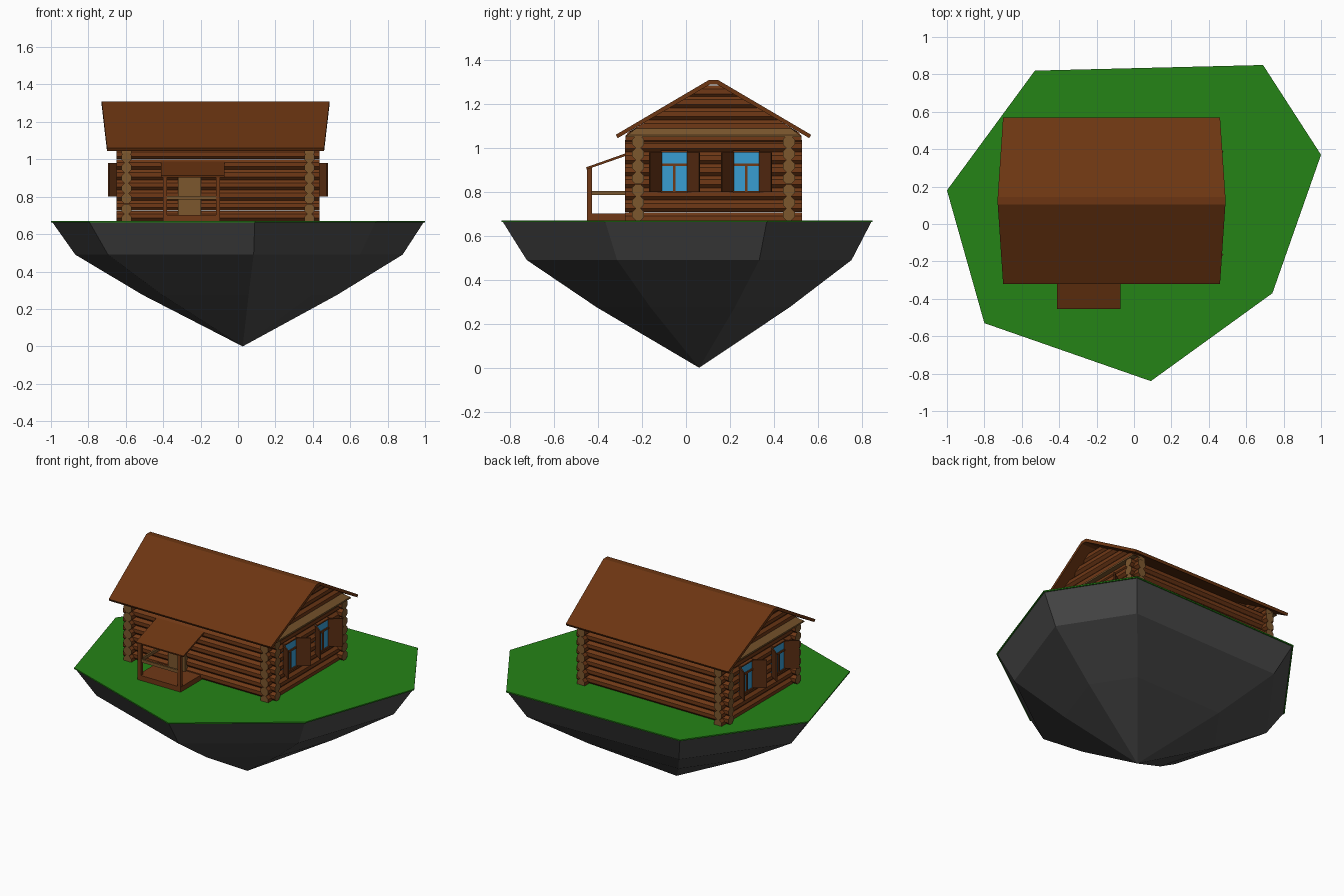
import bpy, bmesh, math

if "Cube" in bpy.data.objects:
    bpy.data.objects.remove(bpy.data.objects["Cube"])

def mat(name, col):
    m = bpy.data.materials.new(name)
    m.diffuse_color = (*col, 1)
    m.use_nodes = True
    m.node_tree.nodes["Principled BSDF"].inputs["Base Color"].default_value = m.diffuse_color
    return m

LOG = mat("log_brown", (0.16, 0.040, 0.008))
END = mat("cut_wood", (0.20, 0.095, 0.027))
ROOF = mat("roof_brown", (0.15, 0.036, 0.006))
DARK = mat("shutter_brown", (0.10, 0.026, 0.006))
GRASS = mat("grass", (0.018, 0.23, 0.008))
ROCK = mat("rock", (0.07, 0.07, 0.07))
GLASS = mat("glass", (0.04, 0.34, 0.65))

def make(name, verts, faces, mats, caps=()):
    me = bpy.data.meshes.new(name)
    me.from_pydata(verts, [], faces)
    for m in mats:
        me.materials.append(m)
    for i in caps:
        me.polygons[i].material_index = 1
    bm = bmesh.new()
    bm.from_mesh(me)
    bmesh.ops.recalc_face_normals(bm, faces=bm.faces)
    bm.to_mesh(me)
    bm.free()
    ob = bpy.data.objects.new(name, me)
    bpy.context.collection.objects.link(ob)
    return ob

def loft(name, rings, mats, end_mat=False):
    n = len(rings[0])
    verts = [v for r in rings for v in r]
    faces = [tuple(range(n)), tuple(range(len(verts) - n, len(verts)))]
    for k in range(len(rings) - 1):
        a = k * n
        faces += [(a + i, a + (i + 1) % n, a + n + (i + 1) % n, a + n + i) for i in range(n)]
    return make(name, verts, faces, mats, (0, 1) if end_mat else ())

def box(name, x, y, z, m):
    return loft(name, [[(x[0], y[0], k), (x[1], y[0], k), (x[1], y[1], k), (x[0], y[1], k)]
                       for k in z], [m])

def log(name, axis, c, z, lo, hi):
    # octagonal log; lo and hi give the end position at each height
    sec = [(0.0295 * math.cos(math.radians(22.5 + 45 * i)),
            0.0295 * math.sin(math.radians(22.5 + 45 * i))) for i in range(8)]
    rings = []
    for f in (lo, hi):
        rings.append([(f(z + b), c + a, z + b) if axis == 'x' else (c + a, f(z + b), z + b)
                      for a, b in sec])
    return loft(name, rings, [LOG, END], True)

# floating island: grass cap and tapering rock
outline = [(-1, .18), (-.53, .82), (.69, .85), (1, .37), (.74, -.37), (.09, -.84), (-.8, -.53)]
def ring(s, ox, oy, z):
    return [(x * s + ox, y * s + oy, z) for x, y in outline]
loft("grass", [ring(1, 0, 0, .662), ring(1, 0, 0, .67)], [GRASS])
loft("rock", [ring(.993, 0, 0, .664), ring(.875, .005, .01, .49), ring(.52, .01, .03, .275),
              ring(.001, .025, .06, 0)], [ROCK])

# log walls
CX, CY, HX, HY, P = -.107, .125, .489, .343, .055
for i in range(7):
    z = .6975 + P * i
    for s in (-1, 1):
        log("long_wall_log", 'x', CY + s * HY, z, lambda h: CX - .543, lambda h: CX + .543)
        log("side_wall_log", 'y', CX + s * HX, z - P / 2 + .01, lambda h: CY - .402, lambda h: CY + .402)

# gable logs trimmed to the roof slope, with sloped ledge boards
for s in (-1, 1):
    x = CX + s * HX
    for i in range(5):
        half = lambda h: max((1.295 - h) / .6 + .015, .01)
        log("gable_log", 'y', x, 1.045 + P * i if i < 4 else 1.258,
            lambda h: CY - min(half(h), .4), lambda h: CY + min(half(h), .4))
    out, inn = x + s * .06, x + s * .015
    loft("gable_ledge", [[(out, CY - .4, 1.05), (inn, CY - .4, 1.05), (inn, CY - .34, 1.1), (out, CY - .39, 1.06)],
                         [(out, CY + .4, 1.05), (inn, CY + .4, 1.05), (inn, CY + .34, 1.1), (out, CY + .39, 1.06)]], [END])

# roof: ridge overhangs further than the eaves
prof = [(-.445, 1.06), (-.02, 1.31), (.02, 1.31), (.445, 1.06),
        (.436, 1.045), (.015, 1.29), (-.015, 1.29), (-.436, 1.045)]
rings = []
for s in (-1, 1):
    rings.append([(-.12 + s * (.58 + .03 * (1 - abs(y) / .445)), CY + y, z) for y, z in prof])
n = 8
v = rings[0] + rings[1]
f = [(i, (i + 1) % n, n + (i + 1) % n, n + i) for i in range(n)]
for o in (0, n):
    f += [(o, o + 1, o + 6, o + 7), (o + 1, o + 2, o + 5, o + 6), (o + 2, o + 3, o + 4, o + 5)]
make("main_roof", v, f, [ROOF])

# side windows with bars and open shutters
for s in (-1, 1):
    def X(d):
        return CX + s * (HX + d)
    for wy in (-.053, .275):
        box("window_pane", (X(0), X(.029)), (wy - .057, wy + .057), (.80, .985), GLASS)
        box("window_crossbar", (X(0), X(.035)), (wy - .057, wy + .057), (.918, .93), LOG)
        box("window_mullion", (X(0), X(.035)), (wy - .006, wy + .006), (.80, .92), LOG)
        box("window_sill", (X(0), X(.037)), (wy - .06, wy + .06), (.795, .805), LOG)
        box("window_head", (X(0), X(.037)), (wy - .06, wy + .06), (.98, .988), LOG)
        for t in (-1, 1):
            a, b = wy + t * .057, wy + t * .112
            loft("shutter", [[(X(.028), a, z), (X(.098), b, z), (X(.092), b + t * .004, z), (X(.022), a + t * .008, z)]
                             for z in (.80, .98)], [DARK])

# front door
box("door", (-.32, -.197), (-.26, -.2), (.70, .905), END)

# porch: deck, posts, rails, sloped roof
box("porch_deck", (-.40, -.095), (-.45, -.23), (.665, .702), LOG)
for x in (-.39, -.107):
    box("porch_post", (x - .011, x + .011), (-.451, -.429), (.665, .912), LOG)
box("porch_front_rail", (-.39, -.107), (-.446, -.434), (.785, .805), END)
box("porch_side_rail", (-.396, -.384), (-.44, -.23), (.785, .805), END)
sec = [(-.455, .912), (-.24, .988), (-.24, .976), (-.452, .902)]
loft("porch_roof", [[(x, y, z) for y, z in sec] for x in (-.412, -.072)], [ROOF])
